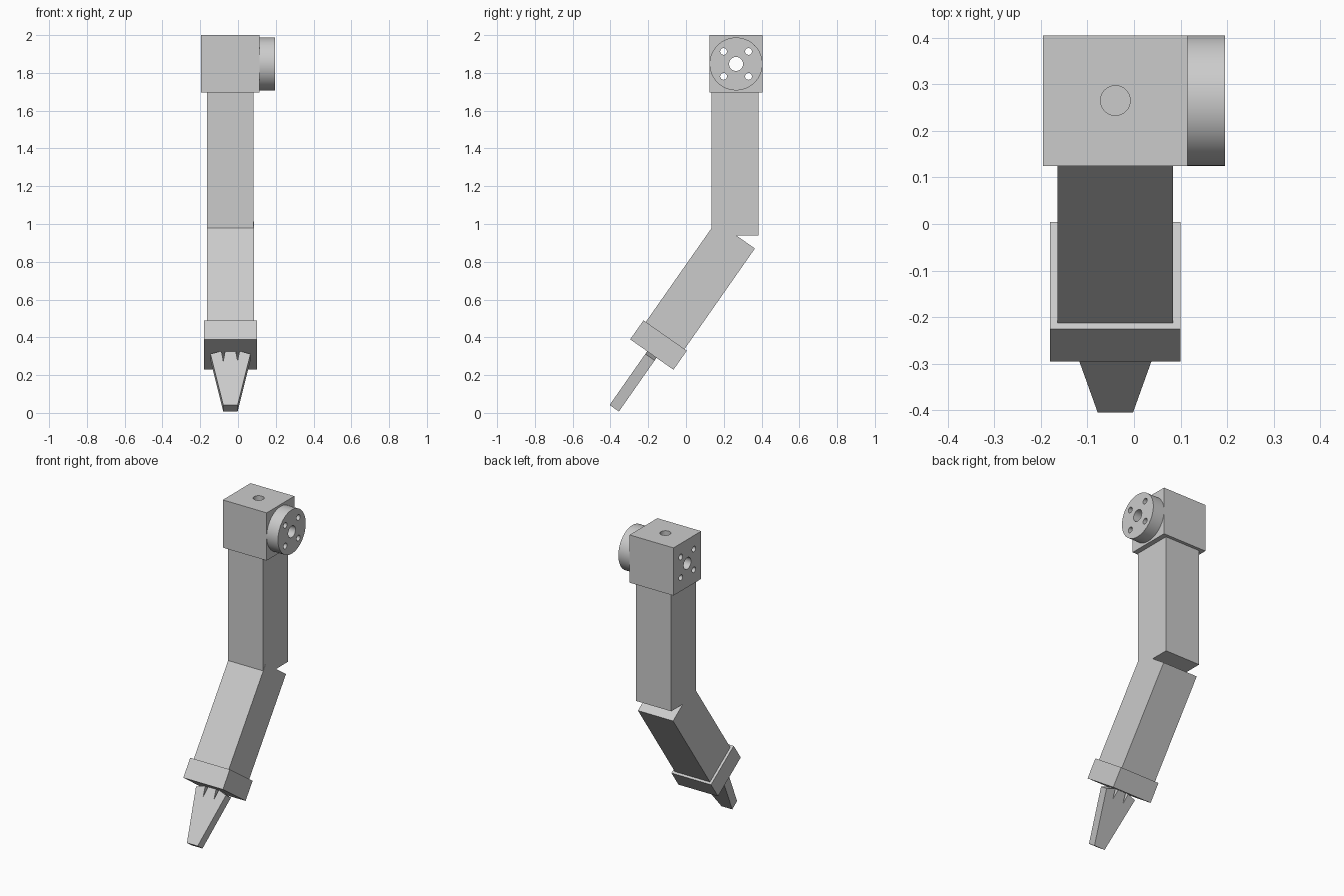
import bpy, bmesh
from math import radians, pi
from mathutils import Matrix, Vector

cube = bpy.data.objects.get("Cube")
if cube:
    bpy.data.objects.remove(cube)

# One plain grey for the whole arm
grey = bpy.data.materials.new("light_grey")
grey.use_nodes = True
COLOUR = (0.6, 0.6, 0.6, 1)
grey.diffuse_color = COLOUR
grey.node_tree.nodes["Principled BSDF"].inputs["Base Color"].default_value = COLOUR

AXIS_X = -0.04                       # centre line of the limb
SHOULDER = Vector((AXIS_X, 0.265, 1.8475))
# Forearm frame: origin at the elbow end, local -z runs towards the hand
ELBOW = Matrix.Translation((AXIS_X, 0.2625, 0.942)) @ Matrix.Rotation(radians(-35), 4, "X")


def make_object(name, bm, matrix=Matrix()):
    bmesh.ops.recalc_face_normals(bm, faces=bm.faces)
    mesh = bpy.data.meshes.new(name)
    bm.to_mesh(mesh)
    bm.free()
    mesh.materials.append(grey)
    obj = bpy.data.objects.new(name, mesh)
    obj.matrix_world = matrix
    bpy.context.collection.objects.link(obj)
    return obj


def box(name, low, high, matrix=Matrix()):
    low, high = Vector(low), Vector(high)
    bm = bmesh.new()
    bmesh.ops.create_cube(bm, size=1)
    bmesh.ops.scale(bm, vec=high - low, verts=bm.verts)
    bmesh.ops.translate(bm, vec=(low + high) / 2, verts=bm.verts)
    return make_object(name, bm, matrix)


def cylinder(name, centre, radius, depth, along_x=True, sides=64):
    bm = bmesh.new()
    bmesh.ops.create_cone(bm, cap_ends=True, segments=sides,
                          radius1=radius, radius2=radius, depth=depth)
    turn = Matrix.Rotation(pi / 2, 4, "Y") if along_x else Matrix()
    bmesh.ops.transform(bm, matrix=Matrix.Translation(centre) @ turn, verts=bm.verts)
    return make_object(name, bm)


def drill(obj, cutters):
    for cutter in cutters:
        cutter.hide_render = True
        cutter.hide_viewport = True
        mod = obj.modifiers.new(cutter.name, "BOOLEAN")
        mod.operation = "DIFFERENCE"
        mod.solver = "EXACT"
        mod.object = cutter


def smooth(obj):
    bpy.ops.object.select_all(action="DESELECT")
    obj.select_set(True)
    bpy.context.view_layer.objects.active = obj
    for mod in list(obj.modifiers):
        bpy.ops.object.modifier_apply(modifier=mod.name)
    bpy.ops.object.shade_smooth_by_angle(angle=radians(30))


# Shoulder housing and round mounting flange
housing = box("shoulder_housing", (-0.195, 0.125, 1.695), (0.115, 0.405, 2.0))
flange = cylinder("shoulder_flange", (0.155, SHOULDER.y, SHOULDER.z), 0.14, 0.08)

# Bore and four bolt holes run sideways through both parts
holes = [cylinder("bore_cutter", (0, SHOULDER.y, SHOULDER.z), 0.037, 1, sides=32)]
for dy in (-0.066, 0.066):
    for dz in (-0.066, 0.066):
        holes.append(cylinder("bolt_cutter", (0, SHOULDER.y + dy, SHOULDER.z + dz),
                              0.018, 1, sides=24))
top_hole = cylinder("top_cutter", SHOULDER, 0.032, 0.5, along_x=False, sides=32)
drill(housing, holes + [top_hole])
drill(flange, holes)
smooth(housing)
smooth(flange)
for cutter in holes + [top_hole]:
    bpy.data.objects.remove(cutter)

# Straight upper arm, angled forearm and wrist collar
box("upper_arm", (-0.165, 0.135, 0.94), (0.083, 0.385, 1.695))
box("forearm", (-0.124, -0.125, -0.66), (0.124, 0.125, 0), ELBOW)
box("wrist_collar", (-0.14, -0.14, -0.773), (0.14, 0.14, -0.65), ELBOW)

# Flat tapered hand: half outline with one finger notch, mirrored
half = [(0.038, -1.12), (0.106, -0.79), (0.048, -0.772), (0.038, -0.835), (0.028, -0.772)]
outline = half + [(-x, z) for x, z in reversed(half)]
bm = bmesh.new()
face = bm.faces.new([bm.verts.new((x, -0.03, z)) for x, z in outline])
new = bmesh.ops.extrude_face_region(bm, geom=[face])["geom"]
bmesh.ops.translate(bm, vec=(0, 0.06, 0),
                    verts=[v for v in new if isinstance(v, bmesh.types.BMVert)])
make_object("hand", bm, ELBOW)
